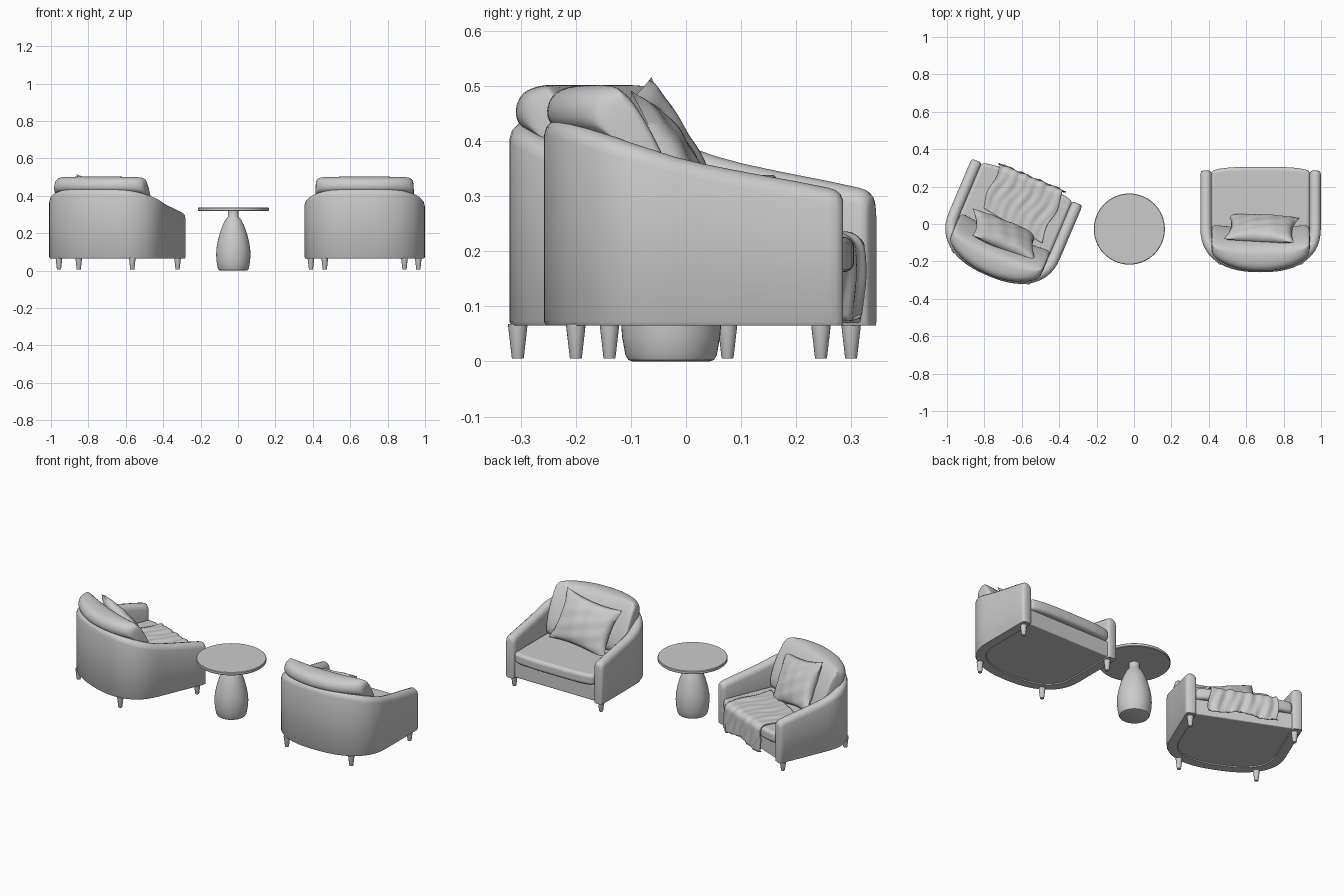
import bpy, bmesh
from math import sin, cos, pi, radians, exp
from mathutils import Matrix, Vector

if "Cube" in bpy.data.objects:
    bpy.data.objects.remove(bpy.data.objects["Cube"])


def finish(name, bm, mat, angle=40):
    bmesh.ops.recalc_face_normals(bm, faces=bm.faces)
    me = bpy.data.meshes.new(name)
    bm.to_mesh(me)
    bm.free()
    ob = bpy.data.objects.new(name, me)
    bpy.context.collection.objects.link(ob)
    ob.matrix_world = mat
    bpy.ops.object.select_all(action='DESELECT')
    ob.select_set(True)
    bpy.context.view_layer.objects.active = ob
    bpy.ops.object.shade_smooth_by_angle(angle=radians(angle))
    return ob


def loft(name, rings, mat, angle=40):
    """Skin a list of equal-length closed rings and cap both ends."""
    bm = bmesh.new()
    vs = [[bm.verts.new(p) for p in r] for r in rings]
    n = len(rings[0])
    for a, b in zip(vs, vs[1:]):
        for i in range(n):
            bm.faces.new((a[i], a[(i + 1) % n], b[(i + 1) % n], b[i]))
    bm.faces.new(vs[0])
    bm.faces.new(vs[-1])
    return finish(name, bm, mat, angle)


def lathe(name, profile, mat, n=48):
    return loft(name, [[(r * cos(2 * pi * i / n), r * sin(2 * pi * i / n), z)
                        for i in range(n)] for r, z in profile], mat)


def sheet(name, fn, nu, nv, mat):
    """Open surface from fn(u, v) with u, v in 0..1."""
    bm = bmesh.new()
    g = [[bm.verts.new(fn(i / nu, j / nv)) for j in range(nv + 1)] for i in range(nu + 1)]
    for i in range(nu):
        for j in range(nv):
            bm.faces.new((g[i][j], g[i + 1][j], g[i + 1][j + 1], g[i][j + 1]))
    return finish(name, bm, mat, 60)


def interp(table, x):
    if x <= table[0][0]:
        return table[0][1]
    for (a, p), (b, q) in zip(table, table[1:]):
        if x <= b:
            return p + (q - p) * (x - a) / (b - a)
    return table[-1][1]


def back_arc(a, b, y0, n=28, e=2.4):
    """Squarish half ellipse from +x round the back (-y) to -x."""
    pts = []
    for i in range(n + 1):
        t = pi * i / n
        c, s = cos(t), sin(t)
        pts.append(Vector((a * abs(c) ** (2 / e) * (1 if c > 0 else -1),
                           y0 - b * abs(s) ** (2 / e), 0)))
    return pts


TOP = [(-.235, .442), (-.2, .433), (-.1, .397), (0, .365), (.1, .345), (.2, .327), (.26, .315)]


def shell(mat):
    # U-shaped back and arms, top edge sloping towards the arm ends
    ys = [.285, .281, .272, .26, .2, .14, .08, .03]
    path = [Vector((.292, y, 0)) for y in ys] + back_arc(.292, .208, -.02)
    path += [Vector((-.292, y, 0)) for y in reversed(ys)]
    rings = []
    for i, p in enumerate(path):
        d = (path[min(i + 1, len(path) - 1)] - path[max(i - 1, 0)]).normalized()
        nrm = Vector((-d.y, d.x, 0))
        h = interp([(.26, .03), (.272, .029), (.281, .025), (.285, .018)], p.y)
        H = interp(TOP, p.y) - interp([(.26, 0), (.272, .004), (.281, .012), (.285, .022)], p.y)
        prof = [(-h, .072), (-h, H - .03), (-.85 * h, H - .014), (-.5 * h, H - .004), (0, H),
                (.5 * h, H - .004), (.85 * h, H - .014), (h, H - .03), (h, .072),
                (.85 * h, .065), (-.85 * h, .065)]
        rings.append([p + nrm * o + Vector((0, 0, z)) for o, z in prof])
    loft('chair_shell', rings, mat, 50)


def slab(name, w, front, bow, z0, z1, r, mat):
    # D-shaped block with softened edges
    out = back_arc(w, .2, -.02)
    out += [Vector((w * (-1 + i / 6), front + bow * (1 - (i / 6 - 1) ** 4), 0)) for i in range(13)]
    ob = loft(name, [[(p.x, p.y, z) for p in out] for z in (z0, z1)], mat)
    b = ob.modifiers.new('round', 'BEVEL')
    b.width, b.segments, b.limit_method, b.angle_limit = r, 4, 'ANGLE', radians(50)


def back_cushion(mat):
    # leaning cushion: back follows the shell, front slopes down to the seat
    rings = []
    for x, s in [(-.264, .72), (-.255, .9), (-.235, .98), (-.18, 1), (-.09, 1), (0, 1),
                 (.09, 1), (.18, 1), (.235, .98), (.255, .9), (.264, .72)]:
        k = abs(x / .264) ** 2.5
        yb, yt, yf = -.258 + .085 * k, -.125 + .025 * k, -.022 + .025 * k
        prof = [(yb, .455), (yb + .015, .492), (yb + .06, .503), (yt - .02, .503), (yt + .015, .475),
                ((yt + yf) / 2 + .025, .36), (yf + .008, .26), (yf - .01, .21),
                (yb + .09, .21), (yb + .05, .41), (yb + .01, .425)]
        cy = sum(p[0] for p in prof) / 11
        rings.append([(x, cy + (y - cy) * s, .38 + (z - .38) * (s if z > .38 else 1))
                      for y, z in prof])
    ob = loft('back_cushion', rings, mat, 80)
    m = ob.modifiers.new('soft', 'SUBSURF')
    m.levels = m.render_levels = 2


def pillow(mat, w, h, thick):
    # two pinched faces with pointed corners and pulled-in edges
    n = 24
    bm = bmesh.new()
    for side in (1, -1):
        g = []
        for i in range(n + 1):
            for j in range(n + 1):
                u, v = -1 + 2 * i / n, -1 + 2 * j / n
                puff = ((1 - u * u) * (1 - v * v)) ** .45
                x = w * u * (1 - .13 * (1 - v * v) * u * u)
                y = h * v * (1 - .13 * (1 - u * u) * v * v)
                ripple = .004 * sin(9 * u + 5 * v) * sin(6 * v - 3 * u) * puff
                g.append(bm.verts.new((x, y, side * thick * puff + ripple)))
        for i in range(n):
            for j in range(n):
                a = i * (n + 1) + j
                bm.faces.new((g[a], g[a + n + 1], g[a + n + 2], g[a + 1]))
    bmesh.ops.remove_doubles(bm, verts=bm.verts, dist=1e-5)
    finish('throw_pillow', bm, mat, 60)


def blanket(mat):
    # cloth lying over the seat and hanging down its front edge
    def cloth(u, v):
        s = v * .46
        x = -.165 + .36 * u + .008 * sin(14 * v + 2) + .02 * v * (u - .5)
        fold = .5 + .25 * sin(26 * u + 5 * v) + .25 * sin(45 * u - 9 * v + 1)
        lift = .002 + .012 * fold * (.4 + .6 * v)
        bend, r = .285, .025
        y0 = .015 + .05 * (1 - u)
        if y0 + s < bend:
            return (x, y0 + s, .226 + lift)
        q = y0 + s - bend
        a = min(q / r, pi / 2)
        drop = max(0, q - r * pi / 2)
        rr = r + lift
        return (x, bend + rr * sin(a), .201 + rr * cos(a) - min(drop, .115 + .01 * sin(9 * u)))
    ob = sheet('throw_blanket', cloth, 60, 60, mat)
    m = ob.modifiers.new('thick', 'SOLIDIFY')
    m.thickness, m.offset = .005, 0


def chair(mat, pillow_pos, roll, turn):
    shell(mat)
    slab('seat_base', .275, .274, 0, .07, .162, .006, mat)
    slab('seat_cushion', .264, .285, .02, .162, .226, .018, mat)
    back_cushion(mat)
    for sx in (-1, 1):
        for x, y in ((.287, .245), (.213, -.2)):
            lathe('leg', [(.01, .005), (.011, .007), (.018, .068)],
                  mat @ Matrix.Translation((sx * x, y, 0)), 20)
    pillow(mat @ Matrix.Translation(pillow_pos) @ Matrix.Rotation(radians(turn), 4, 'Z')
           @ Matrix.Rotation(radians(117), 4, 'X') @ Matrix.Rotation(radians(roll), 4, 'Z'),
           .19, .145, .05)


# Two armchairs, the left one turned towards the table
right = Matrix.Translation((.677, 0, 0))
left = Matrix.Translation((-.683, -.038, 0)) @ Matrix.Rotation(radians(-23), 4, 'Z')
chair(right, (.005, -.025, .345), 6, 0)
chair(left, (0, -.025, .35), -14, -6)
blanket(left)

# Round side table on a vase-shaped foot
spot = Matrix.Translation((-.025, -.027, 0))
lathe('table_foot', [(.07, 0), (.078, .003), (.083, .012), (.089, .045), (.092, .085), (.09, .12),
                     (.083, .16), (.071, .205), (.056, .245), (.043, .27), (.034, .282),
                     (.028, .29), (.028, .322)], spot)
lathe('table_top', [(.187, .32), (.19, .323), (.19, .335), (.187, .338)], spot, 64)
